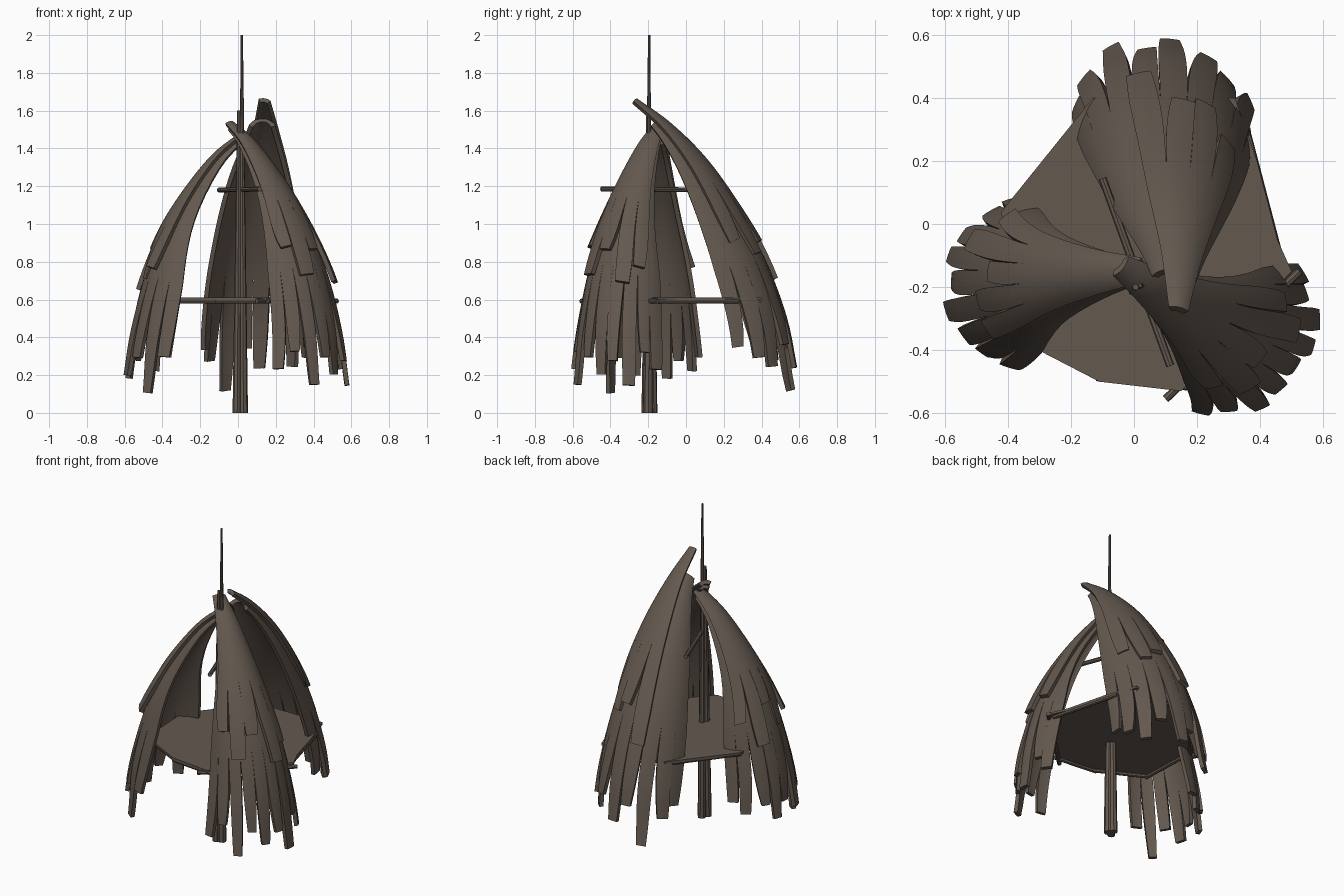
import bpy, bmesh, math, random
from mathutils import Vector

if "Cube" in bpy.data.objects:
    bpy.data.objects.remove(bpy.data.objects["Cube"])

random.seed(4)
bark = bpy.data.materials.new("weathered_bark")
bark.diffuse_color = (0.125, 0.098, 0.078, 1)
bark.use_nodes = True
bark.node_tree.nodes["Principled BSDF"].inputs["Base Color"].default_value = bark.diffuse_color


def finish(name, bm, smooth=True):
    bmesh.ops.recalc_face_normals(bm, faces=bm.faces)
    me = bpy.data.meshes.new(name)
    bm.to_mesh(me)
    bm.free()
    ob = bpy.data.objects.new(name, me)
    bpy.context.collection.objects.link(ob)
    me.materials.append(bark)
    if smooth:
        bpy.ops.object.select_all(action='DESELECT')
        ob.select_set(True)
        bpy.context.view_layer.objects.active = ob
        bpy.ops.object.shade_smooth_by_angle(angle=math.radians(35))
    return ob


def pole(name, a, b, r1, r2, sides=8):
    a, b = Vector(a), Vector(b)
    d = b - a
    bm = bmesh.new()
    bmesh.ops.create_cone(bm, cap_ends=True, segments=sides, radius1=r1, radius2=r2, depth=d.length)
    m = d.to_track_quat('Z', 'Y').to_matrix().to_4x4()
    m.translation = (a + b) / 2
    bmesh.ops.transform(bm, matrix=m, verts=bm.verts)
    return finish(name, bm)


def along(pts, t):
    # smooth interpolation through evenly spaced control points
    n = len(pts) - 1
    i = max(0, min(n - 1, int(t * n)))
    f = t * n - i
    p1, p2 = pts[i], pts[i + 1]
    p0 = pts[i - 1] if i > 0 else p1 * 2 - p2
    p3 = pts[i + 2] if i + 2 <= n else p2 * 2 - p1
    return 0.5 * (2 * p1 + (p2 - p0) * f + (2 * p0 - 5 * p1 + 4 * p2 - p3) * f * f
                  + (3 * p1 - p0 - 3 * p2 + p3) * f ** 3)


def frond(name, spine, widths, azimuth, ends, split, s_lo, s_hi, lift, t0=0.0):
    """Curved sheet hanging along the spine, its lower edge torn into fingers."""
    pts = [Vector(p) for p in spine]
    wid = [Vector((w, 0, 0)) for w in widths]
    az = math.radians(azimuth)
    side, out = Vector((-math.sin(az), math.cos(az), 0)), Vector((math.cos(az), math.sin(az), 0))

    def point(t, s, extra):
        tan = (along(pts, t + 0.01) - along(pts, t - 0.01)).normalized()
        nrm = side.cross(tan)
        nrm = (nrm if nrm.dot(out) > 0 else -nrm).normalized()
        r = along(wid, t).x
        a = s * math.radians(68 + 17 * min(1, t * 1.6))
        rr = r + lift + extra
        return along(pts, t) + side * rr * math.sin(a) + nrm * (rr * math.cos(a) - r)

    bm = bmesh.new()
    cache = {}
    n, sub, up, low = len(ends), 4, 12, 9
    step = (s_hi - s_lo) / n
    for k, end in enumerate(ends):
        mid = s_lo + (k + 0.5) * step
        powers = (random.uniform(1.2, 4), random.uniform(1.2, 4))
        shrink = random.uniform(0.25, 0.45)
        curl = random.uniform(-0.015, 0.025)
        lean = random.uniform(-0.2, 0.2) * step

        def vert(c, row):
            key = (k * sub + c, row) if row <= up else (k, c, row)
            if key not in cache:
                x = c / sub - 0.5
                if row <= up:
                    p = point(t0 + (split - t0) * row / up, mid + x * step, 0)
                else:
                    f = (row - up) / low
                    g = 1 - shrink * f ** powers[x > 0]
                    p = point(split + (end - split) * f, mid + x * step * g + lean * f * f,
                              curl * f * f)
                cache[key] = bm.verts.new(p)
            return cache[key]

        for row in range(up + low):
            for c in range(sub):
                bm.faces.new((vert(c, row), vert(c + 1, row), vert(c + 1, row + 1), vert(c, row + 1)))
    ob = finish(name, bm, False)
    mod = ob.modifiers.new("thickness", 'SOLIDIFY')
    mod.thickness = 0.024
    mod.offset = 0
    bpy.ops.object.select_all(action='DESELECT')
    ob.select_set(True)
    bpy.context.view_layer.objects.active = ob
    bpy.ops.object.modifier_apply(modifier=mod.name)
    bpy.ops.object.shade_smooth_by_angle(angle=math.radians(35))


# three hanging bark covers, each with a shorter overlapping layer on top
covers = {
    "back": ([(.13, -.28, 1.64), (.13, -.1, 1.51), (.125, .09, 1.32), (.125, .265, 1.07),
              (.125, .41, .8), (.125, .515, .5), (.125, .56, .2)],
             [.025, .08, .155, .215, .255, .28, .285], 82,
             [.9, .94, .97, .91, .98, .92, 1.04, .95, .91], [.58, .64, .61, .72], -.7, .35, -1, 1, .12),
    "left": ([(.03, -.15, 1.46), (-.12, -.16, 1.34), (-.28, -.17, 1.14), (-.40, -.18, .94),
              (-.49, -.185, .7), (-.555, -.19, .42), (-.58, -.19, .15)],
             [.025, .065, .12, .175, .22, .25, .255], 180,
             [.9, .95, .92, .98, .93, .97, .91, 1.02, .9], [.6, .7, .56, .66, .62], -.75, .6, -1, 1, .03),
    "right": ([(-.05, -.13, 1.52), (.06, -.205, 1.42), (.20, -.30, 1.22), (.315, -.38, 1.0),
               (.405, -.435, .75), (.465, -.475, .45), (.485, -.49, .15)],
              [.02, .055, .11, .17, .22, .255, .27], -42,
              [.95, .9, 1.0, .92, .97, .93, 1.0, .9, .95], [.58, .68, .6, .7, .64], -.65, .8, -.82, 1, .03),
}
for name, (spine, widths, az, ends, top_ends, lo, hi, s0, s1, t0) in covers.items():
    frond(name + "_bark_cover", spine, widths, az, ends, .64, s0, s1, 0, t0)
    frond(name + "_upper_bark_layer", spine, widths, az, top_ends, .40, lo, hi, .02)

# bundled centre poles
pole("main_pole", (.026, -.2, 0), (.02, -.195, 2), .027, .006)
pole("left_pole", (-.006, -.213, 0), (.005, -.2, 1.6), .023, .01)
pole("back_pole", (.01, -.175, 0), (.012, -.185, 1.4), .024, .012)

# sleeping platform
edge = [(-.42, .04), (-.13, .40), (.32, .40), (.39, .2), (.455, -.05), (.5, -.15),
        (.15, -.53), (-.11, -.5), (-.40, -.35)]
bm = bmesh.new()
base = bm.faces.new([bm.verts.new((x, y, .597)) for x, y in edge])
ext = bmesh.ops.extrude_face_region(bm, geom=[base])
bmesh.ops.translate(bm, vec=(0, 0, .014),
                    verts=[g for g in ext["geom"] if isinstance(g, bmesh.types.BMVert)])
finish("platform", bm, False)

# beams under the platform edge, and the high cross bar
beams = [((.10, -.555), (.525, -.15)), ((.475, -.16), (.36, .28)), ((-.11, .385), (.31, .385)),
         ((-.40, .03), (-.13, .375)), ((-.385, -.35), (-.40, .04)), ((-.38, -.34), (-.10, -.485)),
         ((-.12, -.485), (.17, -.515))]
for i, (a, b) in enumerate(beams):
    pole(f"platform_beam_{i + 1}", (*a, .592), (*b, .592), .013, .013)
pole("high_cross_bar", (-.1, .145, 1.18), (.115, -.45, 1.185), .013, .013)
